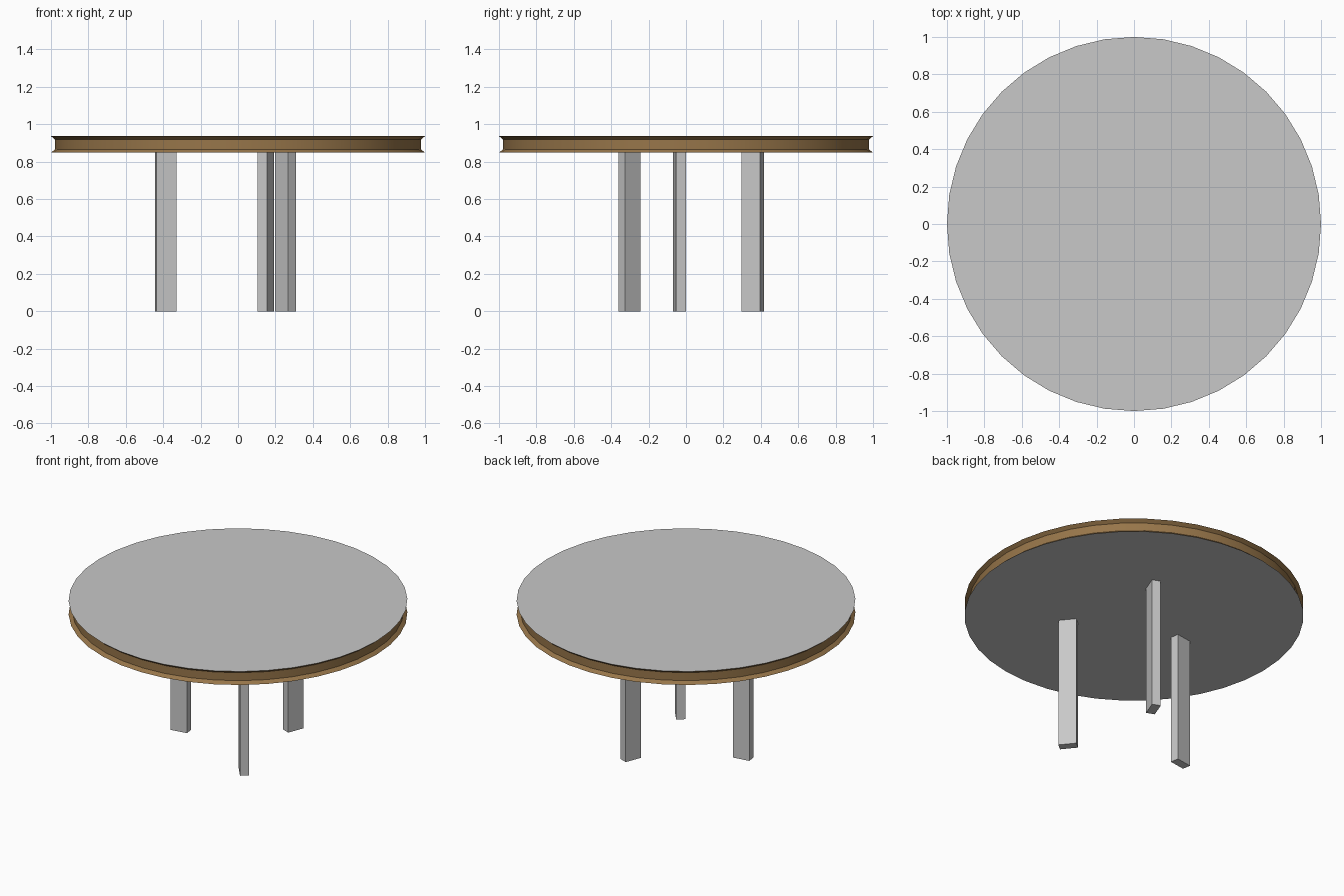
import bpy, bmesh, math

if "Cube" in bpy.data.objects:
    bpy.data.objects.remove(bpy.data.objects["Cube"])

def material(name, rgb):
    m = bpy.data.materials.new(name)
    m.diffuse_color = (*rgb, 1)
    m.use_nodes = True
    m.node_tree.nodes["Principled BSDF"].inputs["Base Color"].default_value = m.diffuse_color
    return m

grey = material("light grey", (0.58, 0.58, 0.58))
wood = material("brown edge", (0.31, 0.18, 0.068))

def finish(name, bm, mats):
    bmesh.ops.recalc_face_normals(bm, faces=bm.faces[:])
    me = bpy.data.meshes.new(name)
    bm.to_mesh(me)
    bm.free()
    for m in mats:
        me.materials.append(m)
    ob = bpy.data.objects.new(name, me)
    bpy.context.collection.objects.link(ob)
    return ob

# Round table top: grooved rim swept around 40 sides, flat grey caps
SIDES = 40
profile = [(1.0, 0.848), (0.978, 0.866), (0.978, 0.918), (1.0, 0.936)]
bm = bmesh.new()
rings = []
for r, z in profile:
    rings.append([bm.verts.new((r * math.cos(2 * math.pi * i / SIDES),
                                r * math.sin(2 * math.pi * i / SIDES), z))
                  for i in range(SIDES)])
for low, high in zip(rings, rings[1:]):
    for i in range(SIDES):
        j = (i + 1) % SIDES
        bm.faces.new((low[i], low[j], high[j], high[i])).material_index = 1
bm.faces.new(rings[-1])
bm.faces.new(rings[0])
top = finish("table_top", bm, [grey, wood])
bpy.context.view_layer.objects.active = top
top.select_set(True)
bpy.ops.object.shade_smooth_by_angle(angle=math.radians(25))

# Three slab legs, each turned a third of a circle from the last
LEG_HEIGHT = 0.848
centres = [("left_leg", -0.3875, -0.035),
           ("front_leg", 0.254, -0.302),
           ("back_leg", 0.149, 0.356)]
for k, (name, x, y) in enumerate(centres):
    bm = bmesh.new()
    bmesh.ops.create_cube(bm, size=1)
    bmesh.ops.scale(bm, vec=(0.108, 0.054, LEG_HEIGHT), verts=bm.verts[:])
    leg = finish(name, bm, [grey])
    leg.location = (x, y, LEG_HEIGHT / 2)
    leg.rotation_euler.z = math.radians(9 + 120 * k)
